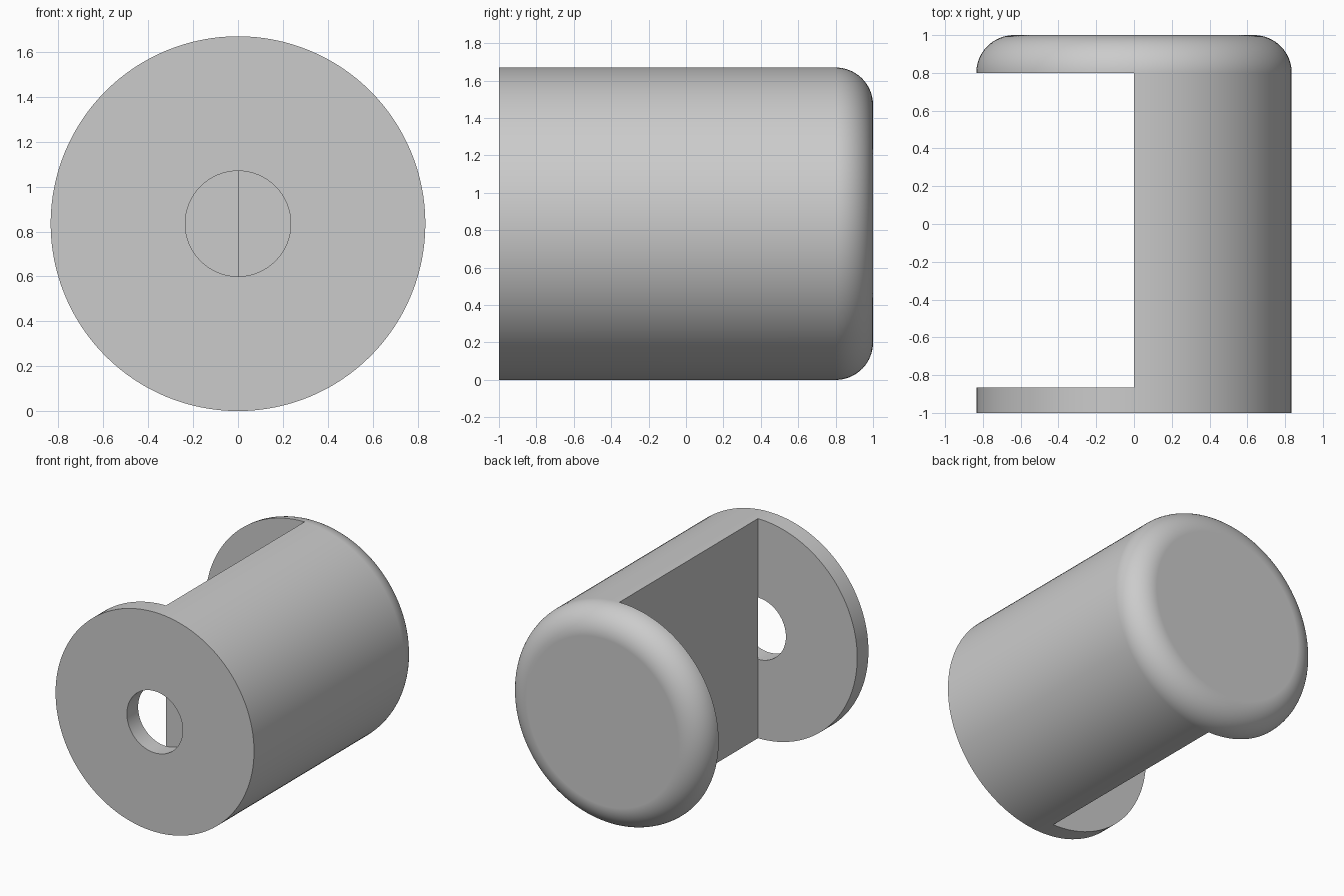
import bpy, bmesh
from math import sin, cos, pi, radians

old = bpy.data.objects.get("Cube")
if old:
    bpy.data.objects.remove(old, do_unlink=True)

R = 0.835          # outer radius, also the height of the axis
FILLET = 0.2       # rounding of the back rim
PLATE_BACK = -0.865
CAP_FRONT = 0.8
HOLE_R = 0.235

grey = bpy.data.materials.new("plain grey")
grey.use_nodes = True
grey.diffuse_color = (0.6, 0.6, 0.6, 1)
grey.node_tree.nodes["Principled BSDF"].inputs["Base Color"].default_value = (0.6, 0.6, 0.6, 1)


def finish(name, bm):
    """Turn a bmesh into a linked object."""
    bmesh.ops.recalc_face_normals(bm, faces=bm.faces)
    mesh = bpy.data.meshes.new(name)
    bm.to_mesh(mesh)
    bm.free()
    obj = bpy.data.objects.new(name, mesh)
    bpy.context.collection.objects.link(obj)
    return obj


def turned(name, profile, sides):
    """Closed solid turned around the horizontal y axis from (radius, y) points."""
    bm = bmesh.new()
    rings = []
    for r, y in profile:
        angles = [2 * pi * i / sides for i in range(sides)]
        rings.append([bm.verts.new((r * sin(a), y, R + r * cos(a))) for a in angles])
    for a, b in zip(rings, rings[1:]):
        for i in range(sides):
            j = (i + 1) % sides
            bm.faces.new((a[i], a[j], b[j], b[i]))
    bm.faces.new(rings[0])
    bm.faces.new(rings[-1])
    return finish(name, bm)


# Round body with a filleted back rim
arc = [pi / 2 * i / 16 for i in range(17)]
profile = [(R, -1)] + [(R - FILLET + FILLET * cos(t), CAP_FRONT + FILLET * sin(t)) for t in arc]
body = turned("slotted_cylinder_body", profile, 128)
body.data.materials.append(grey)

# Cutter for the open half between front plate and back cap
bm = bmesh.new()
bmesh.ops.create_cube(bm, size=1)
for v in bm.verts:
    v.co.x = 0 if v.co.x > 0 else -2
    v.co.y = CAP_FRONT if v.co.y > 0 else PLATE_BACK
    v.co.z = R + 3 * v.co.z
slot = finish("slot_cutter", bm)

# Cutter for the round hole, only as deep as the front plate
hole = turned("hole_cutter", [(HOLE_R, -1.2), (HOLE_R, PLATE_BACK)], 64)

bpy.context.view_layer.objects.active = body
body.select_set(True)
for cutter in (slot, hole):
    cutter.hide_render = True
    mod = body.modifiers.new(cutter.name, 'BOOLEAN')
    mod.operation = 'DIFFERENCE'
    mod.solver = 'EXACT'
    mod.object = cutter
    bpy.ops.object.modifier_apply(modifier=mod.name)
    bpy.data.objects.remove(cutter, do_unlink=True)

# Smooth round surfaces, crisp cut edges, clean flat faces
bpy.ops.object.shade_smooth_by_angle(angle=radians(30))
weighted = body.modifiers.new("clean flats", 'WEIGHTED_NORMAL')
weighted.keep_sharp = True
